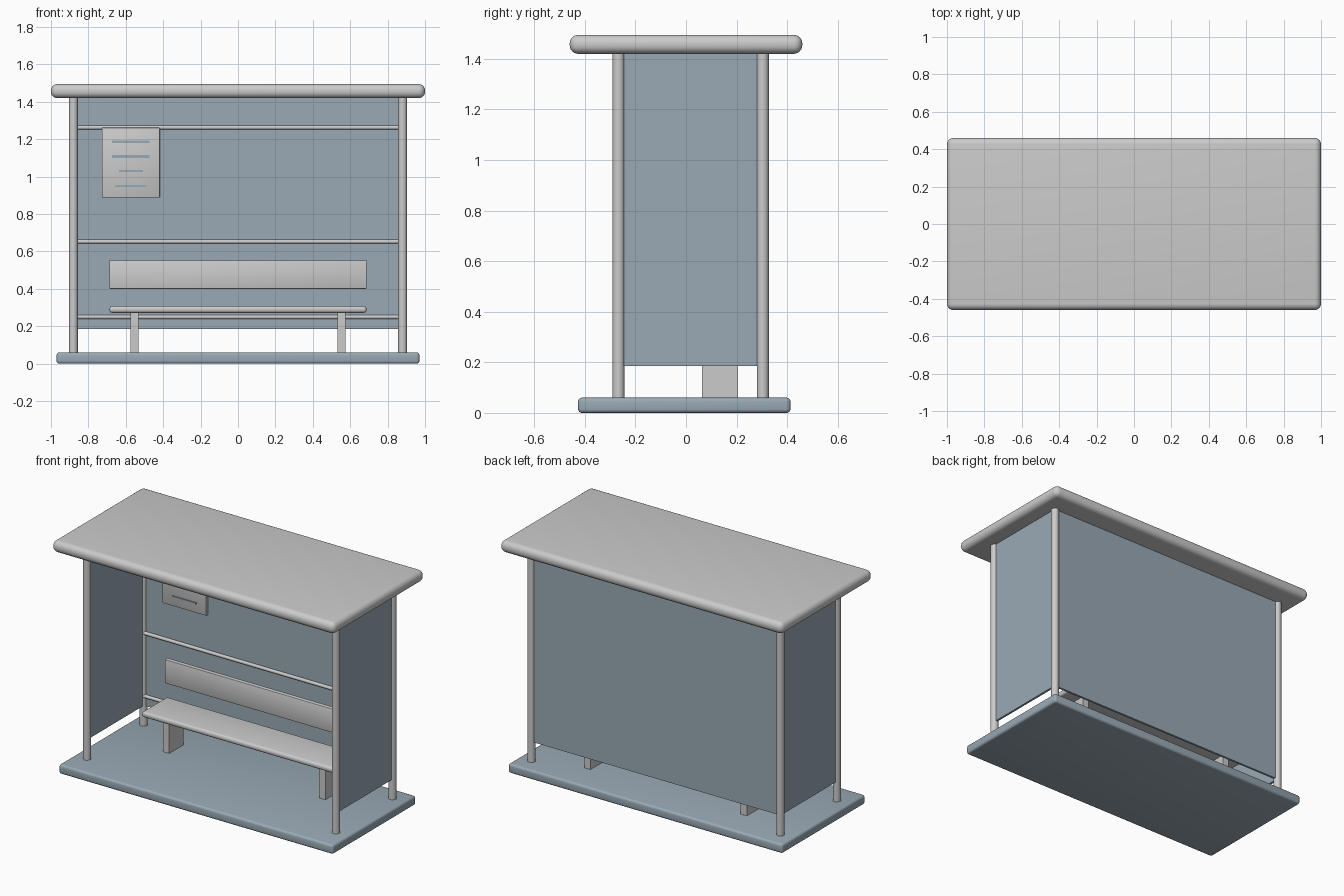
import bpy, math

if "Cube" in bpy.data.objects:
    bpy.data.objects.remove(bpy.data.objects["Cube"])

tint = bpy.data.materials.new("blue_grey")
tint.diffuse_color = (0.32, 0.40, 0.46, 1)
tint.use_nodes = True
tint.node_tree.nodes["Principled BSDF"].inputs["Base Color"].default_value = tint.diffuse_color


def box(name, x, y, z, bevel=0.0, mat=None, segments=4):
    """Box from (min, max) ranges with optional rounded edges."""
    bpy.ops.mesh.primitive_cube_add(size=1, location=[(a + b) / 2 for a, b in (x, y, z)])
    ob = bpy.context.object
    ob.name = name
    ob.scale = [b - a for a, b in (x, y, z)]
    bpy.ops.object.transform_apply(location=False, rotation=False, scale=True)
    if bevel:
        mod = ob.modifiers.new("round", "BEVEL")
        mod.width = bevel
        mod.segments = segments
        bpy.ops.object.modifier_apply(modifier=mod.name)
        bpy.ops.object.shade_smooth_by_angle(angle=math.radians(35))
    if mat:
        ob.data.materials.append(mat)
    return ob


def rod(name, centre, radius, length, rot=(0, 0, 0), sides=24):
    bpy.ops.mesh.primitive_cylinder_add(vertices=sides, radius=radius, depth=length,
                                        location=centre, rotation=rot)
    ob = bpy.context.object
    ob.name = name
    bpy.ops.object.shade_smooth_by_angle(angle=math.radians(35))
    return ob


# Platform and roof
box("platform", (-0.97, 0.97), (-0.427, 0.413), (0, 0.06), 0.015, tint)
box("roof", (-1, 1), (-0.46, 0.46), (1.42, 1.495), 0.034, segments=6)

# Corner posts and side panels
for side, s in (("left", -1), ("right", 1)):
    for end, y in (("front", -0.267), ("back", 0.304)):
        rod(f"{end}_{side}_post", (s * 0.88, y, 0.743), 0.0235, 1.376)
    box(f"{side}_panel", (s * 0.88 - 0.007, s * 0.88 + 0.007), (-0.25, 0.288),
        (0.186, 1.43), mat=tint)

# Back panel with horizontal rails
box("back_panel", (-0.862, 0.862), (0.297, 0.311), (0.186, 1.43), mat=tint)
for i, z in enumerate((0.25, 0.653, 1.263)):
    rod(f"back_rail_{i + 1}", (0, 0.292, z), 0.011, 1.74, (0, math.pi / 2, 0), 16)

# Bench
box("seat", (-0.687, 0.687), (0.005, 0.262), (0.272, 0.308), 0.015)
box("backrest", (-0.687, 0.687), (0.24, 0.27), (0.4, 0.552), 0.004, segments=2)
for side, s in (("left", -1), ("right", 1)):
    box(f"{side}_bench_leg", (s * 0.553 - 0.022, s * 0.553 + 0.022), (0.063, 0.206),
        (0.055, 0.28))

# Notice board with raised bars
box("notice_board", (-0.728, -0.418), (0.276, 0.3), (0.888, 1.262), 0.004, segments=2)
for i, (z, half, h) in enumerate(((1.187, 0.1, 0.014), (1.108, 0.1, 0.014),
                                  (1.031, 0.064, 0.012), (0.95, 0.085, 0.01))):
    box(f"notice_bar_{i + 1}", (-0.573 - half, -0.573 + half), (0.27, 0.28),
        (z - h / 2, z + h / 2), mat=tint)
